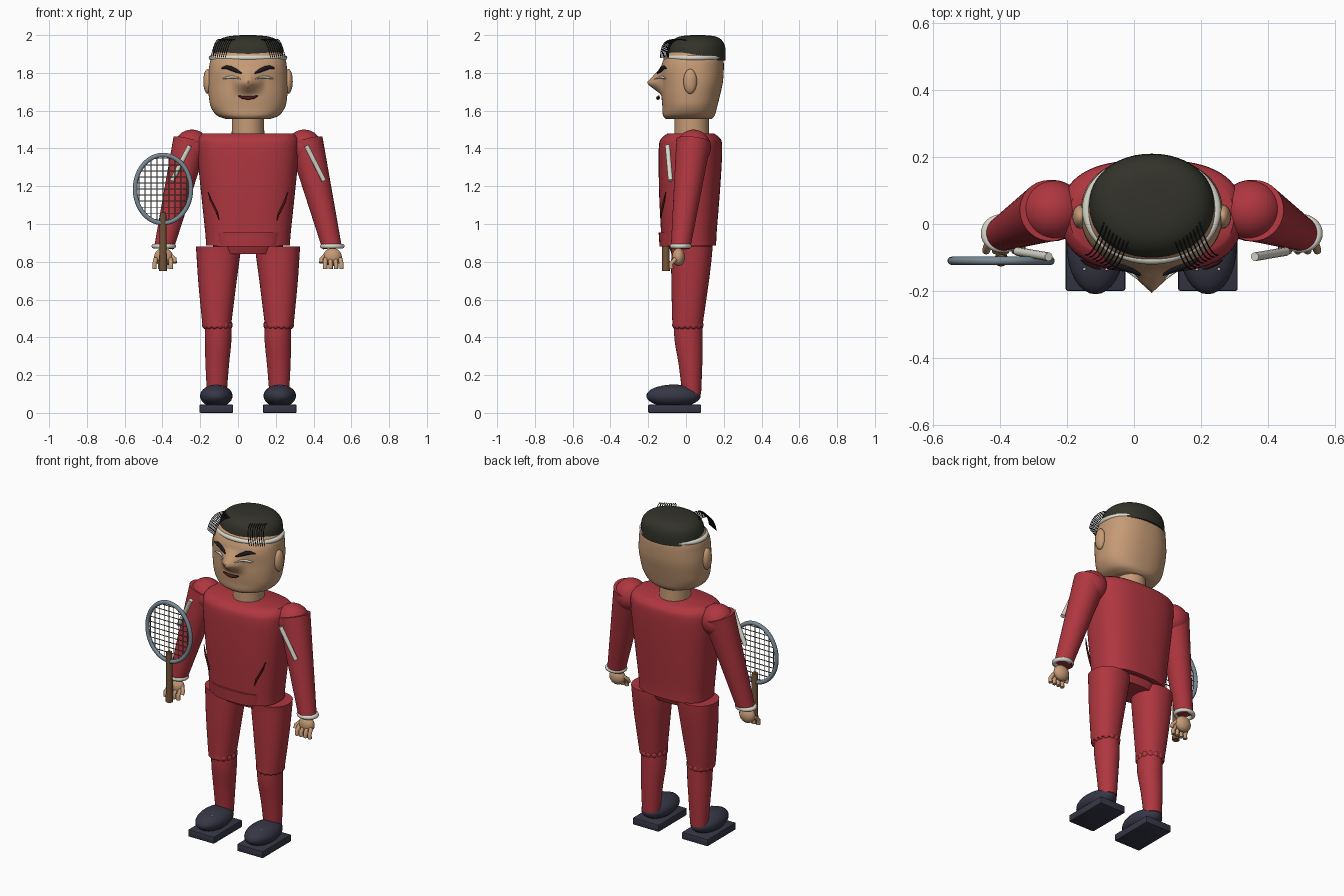
import bpy, bmesh, math
from mathutils import Vector, Matrix

if "Cube" in bpy.data.objects:
    bpy.data.objects.remove(bpy.data.objects["Cube"])

CX = 0.053          # the figure stands slightly right of centre


def mat(name, r, g, b):
    m = bpy.data.materials.new(name)
    m.diffuse_color = (r, g, b, 1)
    m.use_nodes = True
    m.node_tree.nodes["Principled BSDF"].inputs["Base Color"].default_value = m.diffuse_color
    return m


RED = mat("red_cloth", .43, .037, .05)
SKIN = mat("skin", .56, .325, .18)
HAIR = mat("dark_hair", .033, .033, .024)
CREAM = mat("cream_trim", .70, .69, .60)
NAVY = mat("navy_shoe", .036, .038, .06)
STEEL = mat("grey_frame", .19, .25, .30)
BROWN = mat("brown_grip", .17, .09, .04)
STRING = mat("string", .13, .12, .085)
MAROON = mat("dark_maroon", .07, .012, .012)
BLACK = mat("black", .01, .01, .014)


def finish(ob, m, angle=40):
    ob.data.materials.clear()
    ob.data.materials.append(m)
    bpy.ops.object.select_all(action='DESELECT')
    ob.select_set(True)
    bpy.context.view_layer.objects.active = ob
    bpy.ops.object.shade_smooth_by_angle(angle=math.radians(angle))
    return ob


def from_bm(name, bm, m, angle=40):
    bmesh.ops.recalc_face_normals(bm, faces=bm.faces[:])
    me = bpy.data.meshes.new(name)
    bm.to_mesh(me)
    bm.free()
    ob = bpy.data.objects.new(name, me)
    bpy.context.collection.objects.link(ob)
    return finish(ob, m, angle)


def catmull(a, b, c, d, t):
    return .5 * (2 * b + (c - a) * t + (2 * a - 5 * b + 4 * c - d) * t * t + (3 * b - a - 3 * c + d) * t ** 3)


def loft(name, rings, m, n=40, power=2, sub=1, warp=None, angle=40):
    """Stack of horizontal superellipses (x, y, z, rx, ry) with end caps."""
    R = [Vector(r) for r in rings]
    if sub > 1:
        P = [R[0]] + R + [R[-1]]
        R = [catmull(*P[i:i + 4], k / sub) for i in range(len(R) - 1) for k in range(sub)] + [R[-1]]
    bm = bmesh.new()
    loops = []
    for x, y, z, rx, ry in R:
        loop = []
        for k in range(n):
            c, s = math.cos(2 * math.pi * k / n), math.sin(2 * math.pi * k / n)
            co = Vector((x + rx * math.copysign(abs(c) ** (2 / power), c),
                         y + ry * math.copysign(abs(s) ** (2 / power), s), z))
            loop.append(bm.verts.new(warp(co) if warp else co))
        loops.append(loop)
    for a, b in zip(loops, loops[1:]):
        for k in range(n):
            bm.faces.new((a[k], a[(k + 1) % n], b[(k + 1) % n], b[k]))
    bm.faces.new(loops[0])
    bm.faces.new(loops[-1])
    return from_bm(name, bm, m, angle)


def balls(name, centres, radii, m, seg=24):
    bm = bmesh.new()
    for c in centres:
        bmesh.ops.create_uvsphere(bm, u_segments=seg, v_segments=seg // 2, radius=1,
                                  matrix=Matrix.Translation(c) @ Matrix.Diagonal((*radii, 1)))
    return from_bm(name, bm, m, 60)


def cone(name, a, b, r1, r2, m, n=32):
    a, b = Vector(a), Vector(b)
    bm = bmesh.new()
    rot = (b - a).to_track_quat('Z', 'Y').to_matrix().to_4x4()
    bmesh.ops.create_cone(bm, cap_ends=True, segments=n, radius1=r1, radius2=r2, depth=(b - a).length,
                          matrix=Matrix.Translation((a + b) / 2) @ rot)
    return from_bm(name, bm, m)


def box(name, c, size, m, bevel=.006):
    bm = bmesh.new()
    bmesh.ops.create_cube(bm, size=1, matrix=Matrix.Translation(c) @ Matrix.Diagonal((*size, 1)))
    bmesh.ops.bevel(bm, geom=bm.edges[:], offset=bevel, segments=2, affect='EDGES', profile=.5)
    return from_bm(name, bm, m)


def tubes(name, paths, r, m, res=3, closed=False, taper=False):
    """Round tubes along one or more paths, as one mesh."""
    cu = bpy.data.curves.new(name, 'CURVE')
    cu.dimensions, cu.bevel_depth, cu.bevel_resolution, cu.use_fill_caps = '3D', r, res, True
    for pts in paths:
        sp = cu.splines.new('POLY')
        sp.points.add(len(pts) - 1)
        sp.use_cyclic_u = closed
        for i, p in enumerate(pts):
            sp.points[i].co = (*p, 1)
            if taper:
                sp.points[i].radius = .3 + .7 * math.sin(math.pi * i / (len(pts) - 1))
    ob = bpy.data.objects.new(name, cu)
    bpy.context.collection.objects.link(ob)
    bpy.ops.object.select_all(action='DESELECT')
    ob.select_set(True)
    bpy.context.view_layer.objects.active = ob
    bpy.ops.object.convert(target='MESH')
    return finish(bpy.context.view_layer.objects.active, m, 60)


def ellipse(c, rx, ry, n=64, upright=False):
    ts = [2 * math.pi * k / n for k in range(n)]
    return [(c[0] + rx * math.cos(t), c[1] + (0 if upright else ry * math.sin(t)),
             c[2] + (ry * math.sin(t) if upright else 0)) for t in ts]


# Head with a pointed nose pulled out of the face
def nose(x, z):
    fall = .08 if z > 1.745 else .06
    return .08 * max(0, 1 - abs(x - CX) / .085) * max(0, 1 - abs(z - 1.745) / fall)


def face_y(x, z):
    return .032 - .166 * (1 - abs((x - CX) / .212) ** 2.3) ** (1 / 2.3) - nose(x, z)


def pull_nose(co):
    if co.y < -.02:
        co.y -= nose(co.x, co.z)
    return co


loft("head", [(CX, .015, 1.555, .115, .12), (CX, .015, 1.575, .165, .137), (CX, .02, 1.62, .197, .145),
              (CX, .025, 1.68, .208, .155), (CX, .032, 1.75, .212, .163), (CX, .033, 1.82, .207, .167),
              (CX, .04, 1.87, .198, .158), (CX, .05, 1.92, .17, .135), (CX, .055, 1.96, .11, .09)],
     SKIN, n=96, power=2.3, sub=5, warp=pull_nose, angle=60)
loft("neck", [(CX, .03, 1.44, .087, .092), (CX, .03, 1.6, .084, .09)], SKIN)
loft("hair", [(CX, .055, 1.865, .188, .154), (CX, .055, 1.91, .186, .155), (CX, .057, 1.95, .176, .147),
              (CX, .06, 1.98, .145, .122), (CX, .062, 1.995, .095, .085), (CX, .062, 2.0, .03, .03)],
     HAIR, n=48, power=2.1, sub=3)
tubes("headband", [ellipse((CX, .043, 1.88), .194, .15)], .014, CREAM, closed=True)
balls("ears", [(CX + s * .213, .022, 1.755) for s in (-1, 1)], (.024, .036, .066), SKIN)

# Face details
brows, eyes, strands = [], [], []
for s in (-1, 1):
    for lst, pts in ((brows, [(.035, 1.798), (.06, 1.81), (.09, 1.824), (.115, 1.83), (.14, 1.825)]),
                     (eyes, [(.04, 1.768), (.065, 1.776), (.09, 1.778), (.115, 1.774), (.135, 1.77)])):
        lst.append([(CX + s * x, face_y(CX + s * x, z) - .003, z) for x, z in pts])
    # Loose strands falling over the temples
    for i in range(8):
        x0 = .06 + i * .011
        strands.append([(CX + s * (x0 + .06 * t), -.02 + .006 * i - .115 * math.sin(1.6 * t),
                         1.965 + .03 * math.sin(2.6 * t) - .10 * t * t) for t in [k / 8 for k in range(9)]])
tubes("eyebrows", brows, .012, BLACK, taper=True)
tubes("eyes", eyes, .007, CREAM, taper=True)
tubes("hair_strands", strands, .0022, BLACK, res=1)
tubes("mouth", [[(CX + x, -.148 + 1.5 * x * x, 1.667 + 4 * x * x) for x in (-.052, -.03, 0, .03, .052)]],
      .01, MAROON, taper=True)

# Jacket
loft("jacket", [(CX, .015, .885, .222, .145), (CX, .015, .95, .226, .147), (CX, .018, 1.15, .247, .16),
                (CX, .022, 1.32, .264, .167), (CX, .024, 1.42, .27, .167), (CX, .025, 1.455, .264, .155),
                (CX, .025, 1.478, .245, .125)], RED, n=64, power=2.6, sub=3)
loft("jacket_hem", [(CX, .0, .882, .185, .14), (CX, .0, .955, .195, .145)], RED, power=2.8)
loft("pelvis", [(CX, .02, .84, .135, .095), (CX, .02, .9, .15, .12)], RED, power=3)
tubes("pocket_folds", [[(CX + s * x, y, z) for x, y, z in
                        ((.212, -.107, 1.17), (.195, -.118, 1.12), (.165, -.131, 1.06), (.153, -.134, 1.02))]
                       for s in (-1, 1)], .006, MAROON, taper=True)

for s, side in ((-1, "left"), (1, "right")):
    def X(x):
        return CX + s * x
    # Sleeve, cuff and stripe
    balls(side + "_shoulder", [(X(.297), .04, 1.405)], (.095, .092, .095), RED, 32)
    cone(side + "_sleeve", (X(.305), .04, 1.44), (X(.444), -.028, .88), .092, .052, RED)
    tubes(side + "_cuff", [ellipse((X(.446), -.028, .883), .052, .045, 32)], .013, CREAM, closed=True)
    tubes(side + "_stripe", [[(X(.308), -.098, 1.415), (X(.402), -.082, 1.23)]], .013, CREAM)
    # Hand
    balls(side + "_palm", [(X(.447), -.04, .825)], (.05, .034, .048), SKIN)
    tubes(side + "_fingers", [[(X(.41 + .026 * i), -.055, .815), (X(.408 + .029 * i), -.08, .79),
                               (X(.408 + .029 * i), -.078, .763)] for i in range(4)], .012, SKIN)
    tubes(side + "_thumb", [[(X(.41), -.04, .835), (X(.388), -.06, .815), (X(.388), -.07, .795)]], .011, SKIN)
    # Trouser leg with a gathered knee
    loft(side + "_thigh", [(X(.165), .008, .455, .074, .08), (X(.165), .01, .5, .08, .083),
                           (X(.162), .022, .7, .102, .1), (X(.157), .03, .84, .116, .108),
                           (X(.157), .03, .88, .119, .11)], RED, power=2.2, sub=2)
    balls(side + "_knee_gathers", [(p[0], p[1], p[2]) for p in ellipse((X(.162), .01, .465), .062, .065, 14)],
          (.02, .02, .023), RED, 14)
    loft(side + "_calf", [(X(.165), .03, .1, .052, .05), (X(.163), .024, .25, .062, .062),
                          (X(.158), .014, .38, .07, .074), (X(.158), .012, .46, .07, .076)], RED, sub=3)
    # Shoe
    box(side + "_sole", (X(.168), -.06, .022), (.178, .28, .044), NAVY)
    balls(side + "_shoe", [(X(.168), -.066, .09)], (.086, .144, .06), NAVY, 32)
    balls(side + "_lace_dots", [(X(.168 + d), -.135, .137) for d in (-.033, .033)], (.005, .005, .005), CREAM, 8)

# Racket
RX, RY, RZ = -.397, -.11, 1.185
tubes("racket_frame", [ellipse((RX, RY, RZ), .148, .18, 64, True)], .0125, STEEL, closed=True)
strings = []
for i in range(-4, 5):
    x = i * .032
    h = .18 * math.sqrt(1 - (x / .148) ** 2)
    strings.append([(RX + x, RY, RZ - h), (RX + x, RY, RZ + h)])
for i in range(-5, 6):
    z = i * .032
    w = .148 * math.sqrt(1 - (z / .18) ** 2)
    strings.append([(RX - w, RY, RZ + z), (RX + w, RY, RZ + z)])
tubes("racket_strings", strings, .0025, STRING, res=1)
cone("racket_grip", (RX, -.106, .752), (RX, -.108, 1.06), .021, .017, BROWN, 20)
